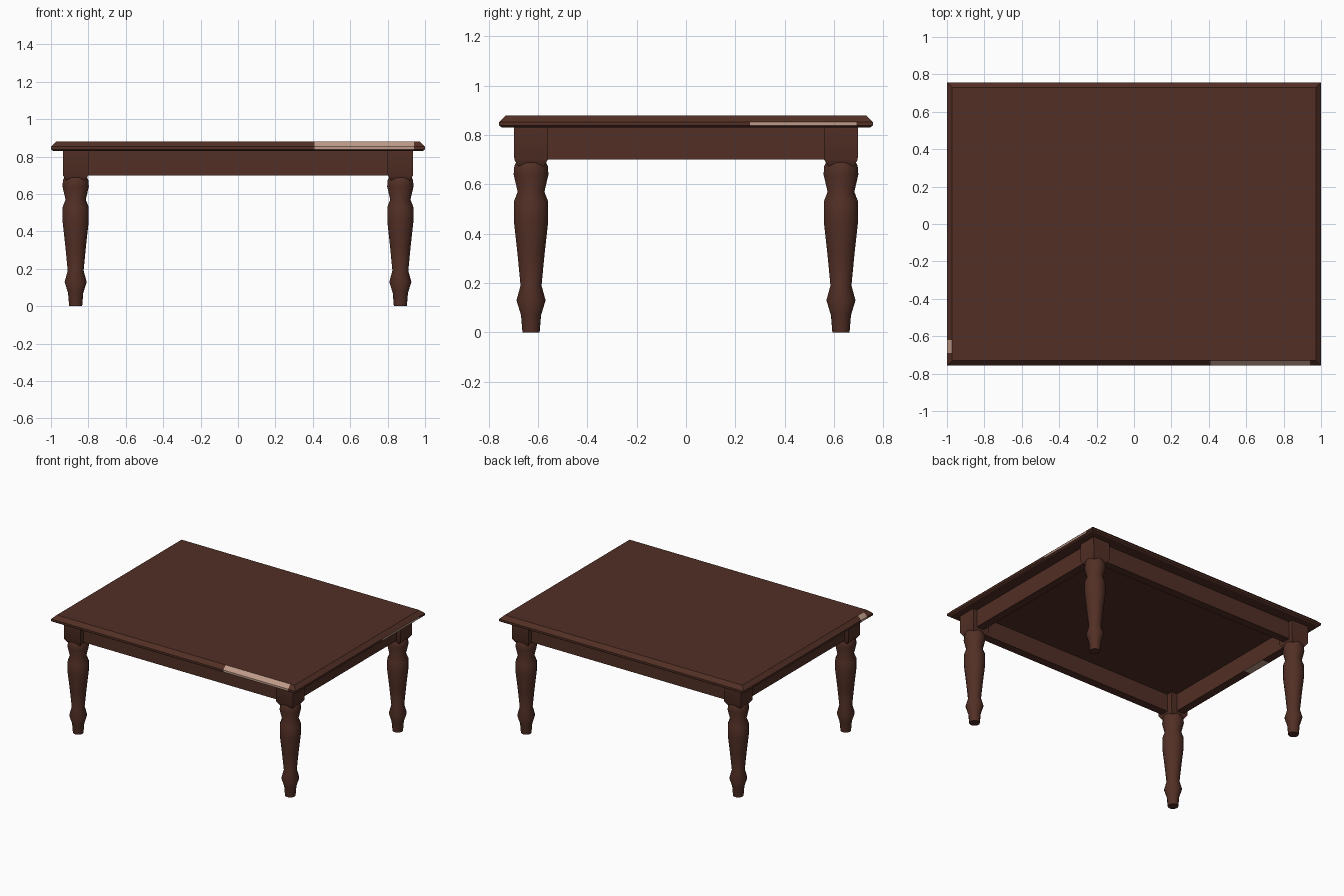
import bpy, bmesh, math
from mathutils import Vector

cube = bpy.data.objects.get("Cube")
if cube:
    bpy.data.objects.remove(cube, do_unlink=True)


def material(name, rgb):
    m = bpy.data.materials.new(name)
    m.use_nodes = True
    m.diffuse_color = (*rgb, 1)
    m.node_tree.nodes["Principled BSDF"].inputs["Base Color"].default_value = (*rgb, 1)
    return m


wood = material("dark_brown_wood", (0.085, 0.029, 0.019))
worn = material("pale_worn_wood", (0.52, 0.33, 0.25))


def finish(name, bm, angle=35):
    bmesh.ops.recalc_face_normals(bm, faces=bm.faces)
    mesh = bpy.data.meshes.new(name)
    bm.to_mesh(mesh)
    bm.free()
    mesh.materials.append(wood)
    mesh.materials.append(worn)
    ob = bpy.data.objects.new(name, mesh)
    bpy.context.collection.objects.link(ob)
    bpy.ops.object.select_all(action='DESELECT')
    ob.select_set(True)
    bpy.context.view_layer.objects.active = ob
    bpy.ops.object.shade_smooth_by_angle(angle=math.radians(angle))
    return ob


def loft(bm, rings):
    """Skin a stack of equal-sized point rings and cap both ends."""
    loops = [[bm.verts.new(p) for p in ring] for ring in rings]
    n = len(loops[0])
    for a, b in zip(loops, loops[1:]):
        for i in range(n):
            j = (i + 1) % n
            bm.faces.new((a[i], a[j], b[j], b[i]))
    bm.faces.new(loops[0])
    bm.faces.new(loops[-1])


def rectangle(cx, cy, hx, hy, z):
    return [(cx + sx * hx, cy + sy * hy, z)
            for sx, sy in ((-1, -1), (1, -1), (1, 1), (-1, 1))]


def cut(bm, axis, values):
    for v in values:
        normal = Vector((0, 0, 0))
        normal[axis] = 1
        bmesh.ops.bisect_plane(bm, geom=bm.verts[:] + bm.edges[:] + bm.faces[:],
                               plane_co=normal * v, plane_no=normal)


# Table top with bevelled rim; worn stretches are cut out of the rim
bm = bmesh.new()
rim = [(0.83, 0.012), (0.838, 0), (0.853, 0), (0.88, 0.028)]
loft(bm, [rectangle(0, 0, 1 - inset, 0.757 - inset, z) for z, inset in rim])
cut(bm, 0, (0.41, 0.94))
cut(bm, 1, (-0.69, -0.62, 0.26, 0.69))
bm.normal_update()
for f in bm.faces:
    c = f.calc_center_median()
    front = c.y < -0.735 and 0.41 < c.x < 0.94 and c.z > 0.838
    right = c.x > 0.99 and 0.26 < c.y < 0.69 and 0.838 < c.z < 0.86
    left = c.x < -0.98 and -0.69 < c.y < -0.62 and c.z > 0.838
    f.material_index = int(front or right or left)
finish("table_top", bm, 25)

# Aprons between the legs
LEG_X, LEG_Y = 0.868, 0.628
for side, sign in (("front", -1), ("back", 1)):
    bm = bmesh.new()
    loft(bm, [rectangle(0, sign * 0.635, LEG_X - 0.03, 0.03, z) for z in (0.70, 0.832)])
    finish(side + "_apron", bm)

for side, sign in (("left", 1), ("right", -1)):
    bm = bmesh.new()
    loft(bm, [rectangle(sign * 0.875, 0, 0.03, LEG_Y - 0.03, z) for z in (0.70, 0.832)])
    if sign < 0:
        # Small worn patch under one apron
        cut(bm, 1, (0.14, 0.33))
        for f in bm.faces:
            c = f.calc_center_median()
            f.material_index = int(c.z < 0.71 and 0.14 < c.y < 0.33)
    finish(side + "_apron", bm)

# Turned legs, each with a square block at the top
profile = [(0, 0.036), (0.07, 0.042), (0.13, 0.061), (0.19, 0.044), (0.32, 0.057),
           (0.45, 0.072), (0.53, 0.072), (0.57, 0.056), (0.64, 0.073),
           (0.675, 0.07), (0.70, 0.058)]
SIDES = 12
for fb, sy in (("front", -1), ("back", 1)):
    for lr, sx in (("left", 1), ("right", -1)):
        x, y = sx * LEG_X, sy * LEG_Y
        bm = bmesh.new()
        turns = [math.tau * (i + 0.5) / SIDES for i in range(SIDES)]
        loft(bm, [[(x + r * math.cos(t), y + r * math.sin(t), z) for t in turns]
                  for z, r in profile])
        finish(f"{fb}_{lr}_leg", bm, 60)
        bm = bmesh.new()
        loft(bm, [rectangle(x, y, h, h, z)
                  for z, h in ((0.672, 0.05), (0.70, 0.068), (0.832, 0.069))])
        finish(f"{fb}_{lr}_leg_block", bm)
